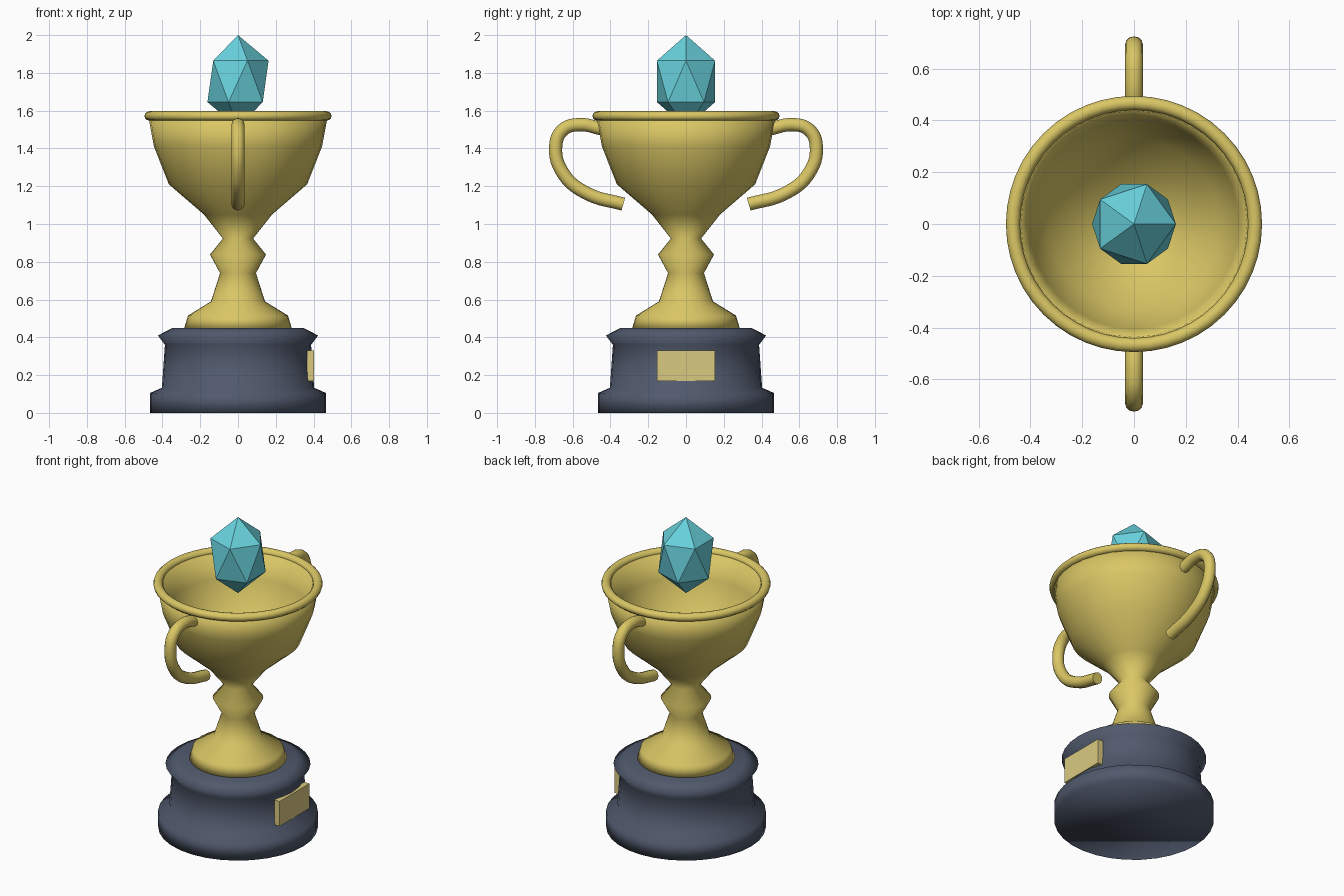
import bpy, bmesh, math
from mathutils import Matrix

cube = bpy.data.objects.get("Cube")
if cube:
    bpy.data.objects.remove(cube, do_unlink=True)


def material(name, rgb):
    m = bpy.data.materials.new(name)
    m.use_nodes = True
    color = (*rgb, 1)
    m.diffuse_color = color
    m.node_tree.nodes["Principled BSDF"].inputs["Base Color"].default_value = color
    return m


gold = material("gold", (0.70, 0.57, 0.13))
slate = material("dark slate", (0.08, 0.10, 0.15))
pale_gold = material("pale gold", (0.70, 0.59, 0.22))
turquoise = material("turquoise", (0.14, 0.64, 0.72))


def add_mesh(name, bm, mat, smooth=False):
    bmesh.ops.recalc_face_normals(bm, faces=bm.faces)
    mesh = bpy.data.meshes.new(name)
    bm.to_mesh(mesh)
    bm.free()
    mesh.materials.append(mat)
    for p in mesh.polygons:
        p.use_smooth = smooth
    obj = bpy.data.objects.new(name, mesh)
    bpy.context.collection.objects.link(obj)
    return obj


def lathe(name, profile, mat, sides=32, closed=False):
    """Revolve (radius, height) points about z; a radius of 0 makes a pole."""
    bm = bmesh.new()
    rings = []
    for r, z in profile:
        if r == 0:
            rings.append([bm.verts.new((0, 0, z))] * sides)
        else:
            turn = [2 * math.pi * i / sides for i in range(sides)]
            rings.append([bm.verts.new((r * math.cos(a), r * math.sin(a), z)) for a in turn])
    pairs = list(zip(rings, rings[1:]))
    if closed:
        pairs.append((rings[-1], rings[0]))
    for low, high in pairs:
        for i in range(sides):
            j = (i + 1) % sides
            bm.faces.new(list(dict.fromkeys((low[i], low[j], high[j], high[i]))))
    if not closed:
        for ring in (rings[0], rings[-1]):
            if ring[0] is not ring[1]:
                bm.faces.new(ring)
    return add_mesh(name, bm, mat, smooth=True)


# Plinth
lathe("plinth", [(0.467, 0), (0.467, 0.105), (0.403, 0.133), (0.387, 0.36),
                 (0.424, 0.41), (0.345, 0.45)], slate)

# Foot, stem and bowl, with the inside of the bowl
lathe("cup", [(0.286, 0.445), (0.265, 0.515), (0.143, 0.59), (0.095, 0.74),
              (0.148, 0.838), (0.08, 0.923), (0.18, 1.05), (0.366, 1.21),
              (0.445, 1.41), (0.475, 1.57), (0.437, 1.57), (0.405, 1.42),
              (0.33, 1.235), (0.15, 1.08), (0, 1.0)], gold)

# Rolled rim
circle = [2 * math.pi * i / 12 for i in range(12)]
lathe("rim", [(0.468 + 0.027 * math.cos(a), 1.572 + 0.025 * math.sin(a)) for a in circle],
      gold, sides=48, closed=True)


# Handles
def handle(name, side):
    path = [(0.45, 1.505), (0.56, 1.526), (0.65, 1.5), (0.69, 1.41),
            (0.645, 1.26), (0.52, 1.16), (0.332, 1.105)]
    curve = bpy.data.curves.new(name, "CURVE")
    curve.dimensions = "3D"
    curve.bevel_depth = 0.035
    curve.bevel_resolution = 4
    curve.resolution_u = 6
    curve.use_fill_caps = True
    spline = curve.splines.new("BEZIER")
    spline.bezier_points.add(len(path) - 1)
    for point, (y, z) in zip(spline.bezier_points, path):
        point.co = (0, side * y, z)
        point.handle_left_type = point.handle_right_type = "AUTO"
    curve.materials.append(gold)
    bpy.context.collection.objects.link(bpy.data.objects.new(name, curve))


handle("front_handle", -1)
handle("back_handle", 1)

# Name plate on the plinth
bm = bmesh.new()
bmesh.ops.create_cube(bm, size=1, matrix=Matrix.Translation((0.385, 0, 0.25))
                      @ Matrix.Diagonal((0.037, 0.305, 0.16, 1)))
add_mesh("plate", bm, pale_gold)

# Faceted gem
bm = bmesh.new()
bmesh.ops.create_icosphere(bm, subdivisions=1, radius=1,
                           matrix=Matrix.Translation((0, 0, 1.755))
                           @ Matrix.Diagonal((0.181, 0.181, 0.245, 1)))
add_mesh("gem", bm, turquoise)
